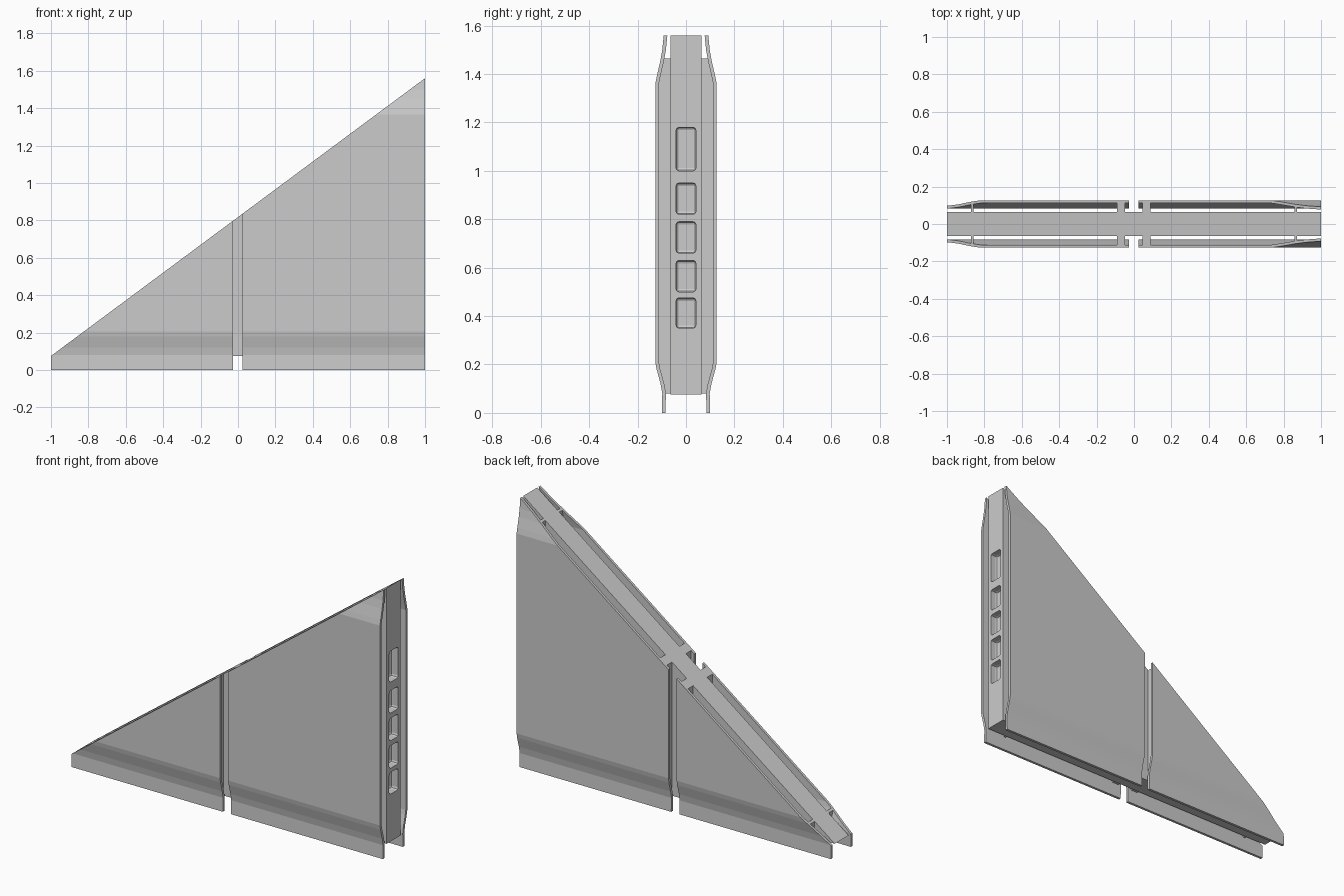
import bpy, bmesh
from mathutils import Vector

if "Cube" in bpy.data.objects:
    bpy.data.objects.remove(bpy.data.objects["Cube"])

SLOPE = 1.485 / 2
TOP = Vector((-1, 0, 0.075))
NORMAL = Vector((-SLOPE, 0, 1))
T = 0.015

# outer skin profile: (y, z)
SKIN = [(0.10, 0), (0.098, 0.08), (0.105, 0.12), (0.121, 0.178), (0.126, 0.205),
        (0.126, 1.365), (0.12, 1.395), (0.106, 1.455), (0.098, 1.50), (0.091, 1.57)]


def prism(name, section, x0, x1, side=1, cut=True):
    """Extrude a y/z section along x and trim it on the sloping top plane."""
    bm = bmesh.new()
    face = bm.faces.new([bm.verts.new((x0, y * side, z)) for y, z in section])
    ext = bmesh.ops.extrude_face_region(bm, geom=[face])["geom"]
    bmesh.ops.translate(bm, vec=(x1 - x0, 0, 0),
                        verts=[v for v in ext if isinstance(v, bmesh.types.BMVert)])
    if cut:
        bmesh.ops.bisect_plane(bm, geom=bm.verts[:] + bm.edges[:] + bm.faces[:],
                               plane_co=TOP, plane_no=NORMAL, clear_outer=True)
        bmesh.ops.holes_fill(bm, edges=[e for e in bm.edges if e.is_boundary], sides=0)
    bmesh.ops.recalc_face_normals(bm, faces=bm.faces[:])
    mesh = bpy.data.meshes.new(name)
    bm.to_mesh(mesh)
    bm.free()
    ob = bpy.data.objects.new(name, mesh)
    bpy.context.collection.objects.link(ob)
    return ob


# central wedge slab
core = prism("core_slab", [(-0.064, 0.075), (0.064, 0.075), (0.064, 1.7), (-0.064, 1.7)], -1, 1)

# recessed windows on the tall end
for i, (z0, z1) in enumerate([(0.35, 0.475), (0.5, 0.63), (0.66, 0.79), (0.82, 0.95), (1.0, 1.18)]):
    cutter = prism(f"window_cutter_{i}", [(-0.041, z0), (0.041, z0), (0.041, z1), (-0.041, z1)],
                   0.955, 1.04, cut=False)
    cutter.hide_render = True
    cutter.hide_set(True)
    bev = cutter.modifiers.new("corners", "BEVEL")
    bev.width = 0.012
    bev.segments = 2
    cut = core.modifiers.new("window", "BOOLEAN")
    cut.object = cutter
    cut.solver = "EXACT"

inner = [(y - T, z) for y, z in SKIN]
rib_edge = [(y - T / 2, z) for y, z in SKIN if z >= 0.08]
for side, label in ((-1, "front"), (1, "back")):
    # outer skins, split by a gap near the middle
    for name, x0, x1 in (("low_panel", -1, -0.028), ("high_panel", 0.025, 1)):
        prism(f"{label}_{name}", SKIN + inner[::-1], x0, x1, side)
    # ribs joining the skins to the slab
    section = [(0.06, 0.08)] + rib_edge + [(0.06, 1.57)]
    for i, (x, w) in enumerate(((-0.865, 0.012), (-0.07, 0.042), (0.066, 0.042), (0.865, 0.012))):
        prism(f"{label}_rib_{i}", section, x - w / 2, x + w / 2, side)
